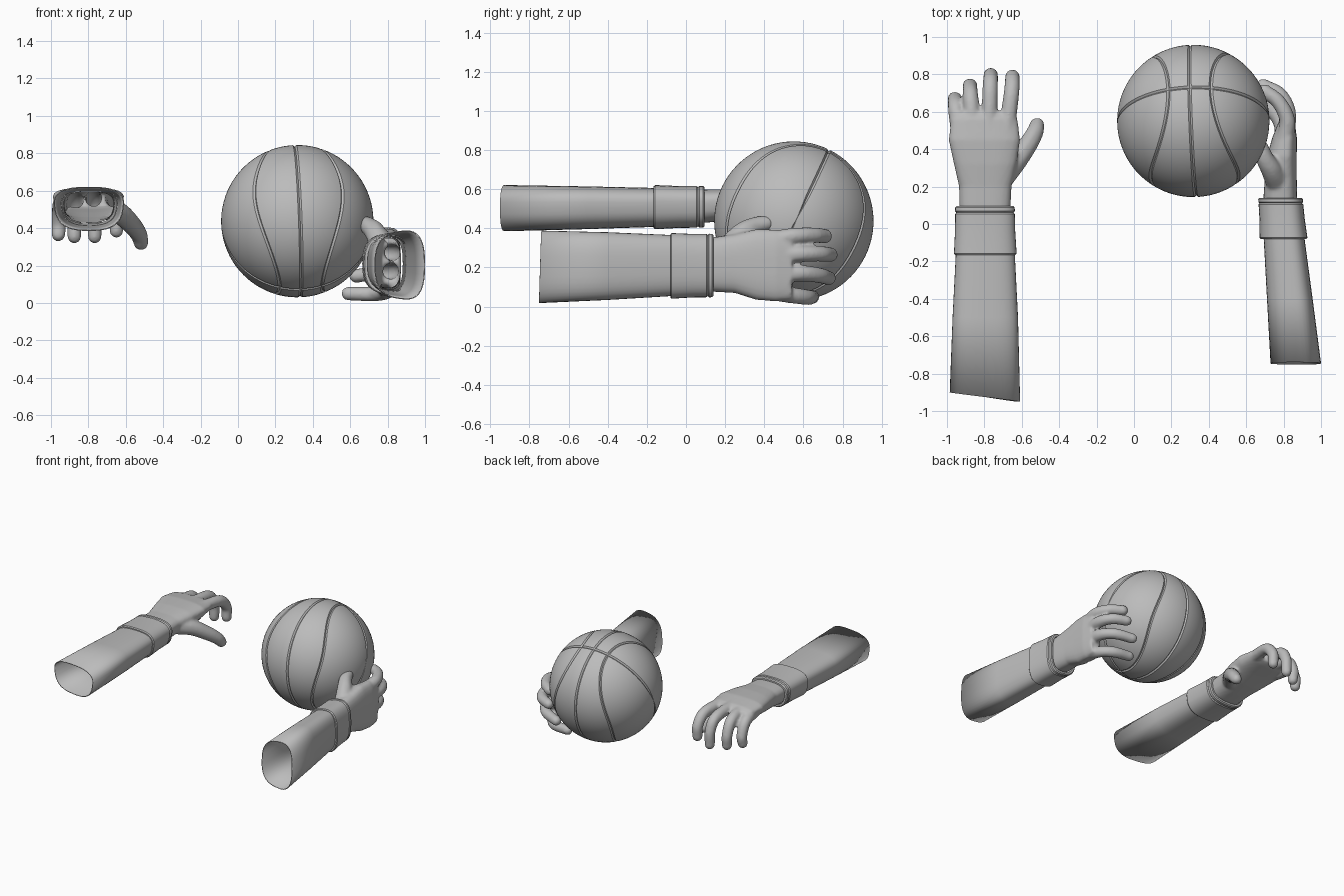
import bpy, bmesh, math
from mathutils import Vector

cube = bpy.data.objects.get("Cube")
if cube:
    bpy.data.objects.remove(cube, do_unlink=True)

grey = bpy.data.materials.new("plain grey")
grey.use_nodes = True
grey.diffuse_color = (0.5, 0.5, 0.5, 1)
grey.node_tree.nodes["Principled BSDF"].inputs["Base Color"].default_value = (0.5, 0.5, 0.5, 1)


def add_object(name, bm, angle=40):
    mesh = bpy.data.meshes.new(name)
    bmesh.ops.recalc_face_normals(bm, faces=bm.faces)
    bm.to_mesh(mesh)
    bm.free()
    mesh.materials.append(grey)
    obj = bpy.data.objects.new(name, mesh)
    bpy.context.collection.objects.link(obj)
    bpy.ops.object.select_all(action='DESELECT')
    obj.select_set(True)
    bpy.context.view_layer.objects.active = obj
    bpy.ops.object.shade_smooth_by_angle(angle=math.radians(angle))
    return obj


# Lofted limbs: w runs towards the thumb, t towards the back of the hand
def flat_palm(w, y, t):
    return Vector((w, y, t))


def upright_palm(w, y, t):
    return Vector((t, y, w))


def loft(bm, place, rings, closed=False, loop=False, slant=0, count=40):
    def signed_pow(v):
        return math.copysign(abs(v) ** 0.72, v)
    rows = []
    for i, (y, cw, ct, hw, ht) in enumerate(rings):
        row = []
        for k in range(count):
            a = math.tau * k / count
            w, t = signed_pow(math.cos(a)), signed_pow(math.sin(a))
            skew = slant * w if i == 0 else 0
            row.append(bm.verts.new(place(cw + hw * w * (1 + 0.1 * t), y + skew, ct + ht * t)))
        rows.append(row)
    pairs = list(zip(rows, rows[1:]))
    if loop:
        pairs.append((rows[-1], rows[0]))
    for a, b in pairs:
        for k in range(count):
            n = (k + 1) % count
            bm.faces.new((a[k], a[n], b[n], b[k]))
    if closed:
        bm.faces.new(rows[0])
        bm.faces.new(rows[-1])


def forearm(name, place, rings, slant):
    bm = bmesh.new()
    loft(bm, place, rings, slant=slant)
    obj = add_object(name, bm)
    wall = obj.modifiers.new("wall", 'SOLIDIFY')
    wall.thickness = 0.006


def cuff(name, place, start, end):
    # Band with rolled rims and a hollow middle
    rings = []
    for f, grow in ((0, -.02), (0, -.006), (.03, 0), (.5, -.002), (.84, 0), (.87, -.006),
                    (.9, .001), (.97, .001), (1, -.006), (1, -.02)):
        y, cw, ct, hw, ht = (a + (b - a) * f for a, b in zip(start, end))
        rings.append((y, cw, ct, hw + grow, ht + grow))
    bm = bmesh.new()
    loft(bm, place, rings, loop=True)
    add_object(name, bm, 30)


def smooth_path(points, steps=12):
    p = [Vector(q) for q in points]
    p = [2 * p[0] - p[1]] + p + [2 * p[-1] - p[-2]]
    for i in range(1, len(p) - 2):
        a, b, c, d = p[i - 1:i + 3]
        for s in range(steps + (i == len(p) - 3)):
            u = s / steps
            yield (2 * b + (c - a) * u + (2 * a - 5 * b + 4 * c - d) * u * u
                   + (3 * b - a - 3 * c + d) * u ** 3) / 2


def hand(name, place, palm, fingers, thumb, wrist):
    bm = bmesh.new()
    loft(bm, place, palm, closed=True)
    digits = [(f, .046, .038) for f in fingers] + [(thumb, .066, .04)]
    for path, r0, r1 in digits:
        pts = list(smooth_path(path))
        for i, p in enumerate(pts):
            r = r0 + (r1 - r0) * i / (len(pts) - 1)
            made = bmesh.ops.create_icosphere(bm, subdivisions=2, radius=r)
            bmesh.ops.translate(bm, verts=made["verts"], vec=p)
    obj = add_object(name, bm)
    # Fuse palm and digits, soften, then open the wrist
    fuse = obj.modifiers.new("fuse", 'REMESH')
    fuse.mode = 'VOXEL'
    fuse.voxel_size = 0.01
    soft = obj.modifiers.new("soften", 'SMOOTH')
    soft.iterations = 5
    graph = bpy.context.evaluated_depsgraph_get()
    bm = bmesh.new()
    bm.from_object(obj, graph)
    bpy.data.objects.remove(obj, do_unlink=True)
    bmesh.ops.bisect_plane(bm, geom=bm.verts[:] + bm.edges[:] + bm.faces[:],
                           plane_co=(0, wrist, 0), plane_no=(0, -1, 0), clear_outer=True)
    add_object(name, bm, 60)


# Right arm, palm down
forearm("right_forearm", flat_palm,
        [(-.925, -.797, .503, .185, .118), (-.5, -.795, .505, .172, .109),
         (-.1, -.795, .507, .152, .098), (.04, -.795, .508, .146, .094)], -.025)
cuff("right_cuff", flat_palm, (-.165, -.795, .508, .165, .113), (.095, -.797, .51, .155, .105))
hand("right_hand", flat_palm,
     [(-.02, -.797, .51, .125, .08), (.1, -.797, .513, .135, .085), (.2, -.795, .52, .138, .08),
      (.32, -.795, .535, .165, .077), (.45, -.80, .55, .188, .066), (.56, -.80, .552, .175, .05),
      (.6, -.80, .55, .15, .035)],
     [[(-.935, .48, .54), (-.952, .61, .52), (-.957, .665, .43), (-.96, .66, .365)],
      [(-.86, .5, .56), (-.873, .67, .535), (-.877, .735, .44), (-.875, .735, .355)],
      [(-.775, .5, .565), (-.769, .72, .545), (-.766, .79, .46), (-.766, .795, .355)],
      [(-.68, .5, .56), (-.655, .7, .545), (-.65, .78, .47), (-.65, .785, .385)]],
     [(-.71, .24, .51), (-.635, .33, .48), (-.57, .42, .42), (-.53, .49, .365), (-.518, .53, .32)],
     .04)

# Left arm, palm turned in against the ball
forearm("left_forearm", upright_palm,
        [(-.745, .203, .865, .182, .135), (-.4, .207, .833, .17, .122),
         (-.05, .21, .80, .152, .108), (.08, .212, .787, .143, .1)], .006)
cuff("left_cuff", upright_palm, (-.08, .208, .80, .165, .128), (.14, .21, .783, .158, .118))
hand("left_hand", upright_palm,
     [(.03, .212, .787, .125, .08), (.14, .215, .782, .137, .09), (.25, .22, .785, .148, .085),
      (.36, .215, .79, .178, .08), (.46, .21, .805, .18, .066), (.54, .205, .815, .165, .045)],
     [[(.80, .43, .34), (.82, .55, .36), (.775, .65, .365), (.70, .71, .36)],
      [(.81, .45, .26), (.825, .59, .27), (.78, .69, .27), (.69, .74, .265)],
      [(.80, .45, .16), (.815, .58, .17), (.75, .68, .16), (.63, .73, .145)],
      [(.785, .42, .08), (.79, .53, .06), (.72, .62, .048), (.59, .645, .05)]],
     [(.77, .22, .30), (.735, .29, .375), (.70, .35, .41), (.68, .41, .425)],
     .08)


# Ball: grid around its side axis, with rows and columns laid along the seams
def seam_latitude(theta):
    return math.asin(.43 - .15 * math.cos(2 * theta))


radius, depth, half = .407, .009, .024
centre = Vector((.317, .551, .437))
pole = Vector((-.05, .44, .9)).normalized()
side = pole.cross(Vector((.04, -1, 0))).normalized()
back = side.cross(pole) * -1

rows = [(0, 0, half, True)]
for sign in (1, -1):
    rows += [(sign, 'inner', k / 10, False) for k in range(11)]
    rows += [(sign, 'seam', 0, True)]
    rows += [(sign, 'outer', k / 16, False) for k in range(16)]
rows_up = rows[1:29]
rows_down = rows[29:]
ordered = rows_down[::-1] + rows[:1] + rows_up

columns = []
for start in (0, math.pi):
    columns += [(start, 0, True), (start, 1, False)]
    columns += [(start + math.pi * k / 40, 0, False) for k in range(1, 40)]
    columns += [(start + math.pi, -1, False)]

bm = bmesh.new()
grid = []
for sign, kind, f, row_deep in ordered:
    line = []
    for base, shift, col_deep in columns:
        seam = seam_latitude(base)
        lat = {'inner': half + (seam - 2 * half) * f, 'seam': seam,
               'outer': seam + half + (math.pi / 2 - seam - half) * f}.get(kind, 0) * sign
        theta = base + shift * min(half / math.cos(lat), .07)
        r = radius - (depth if row_deep or col_deep else 0)
        around = pole * math.cos(theta) + back * math.sin(theta)
        line.append(bm.verts.new(centre + r * (side * math.sin(lat) + around * math.cos(lat))))
    grid.append(line)
total = len(columns)
for a, b in zip(grid, grid[1:]):
    for k in range(total):
        n = (k + 1) % total
        bm.faces.new((a[k], a[n], b[n], b[k]))
for line, sign in ((grid[0], -1), (grid[-1], 1)):
    tip = bm.verts.new(centre + side * radius * sign)
    for k in range(total):
        bm.faces.new((line[k], line[(k + 1) % total], tip))
add_object("ball", bm, 25)
